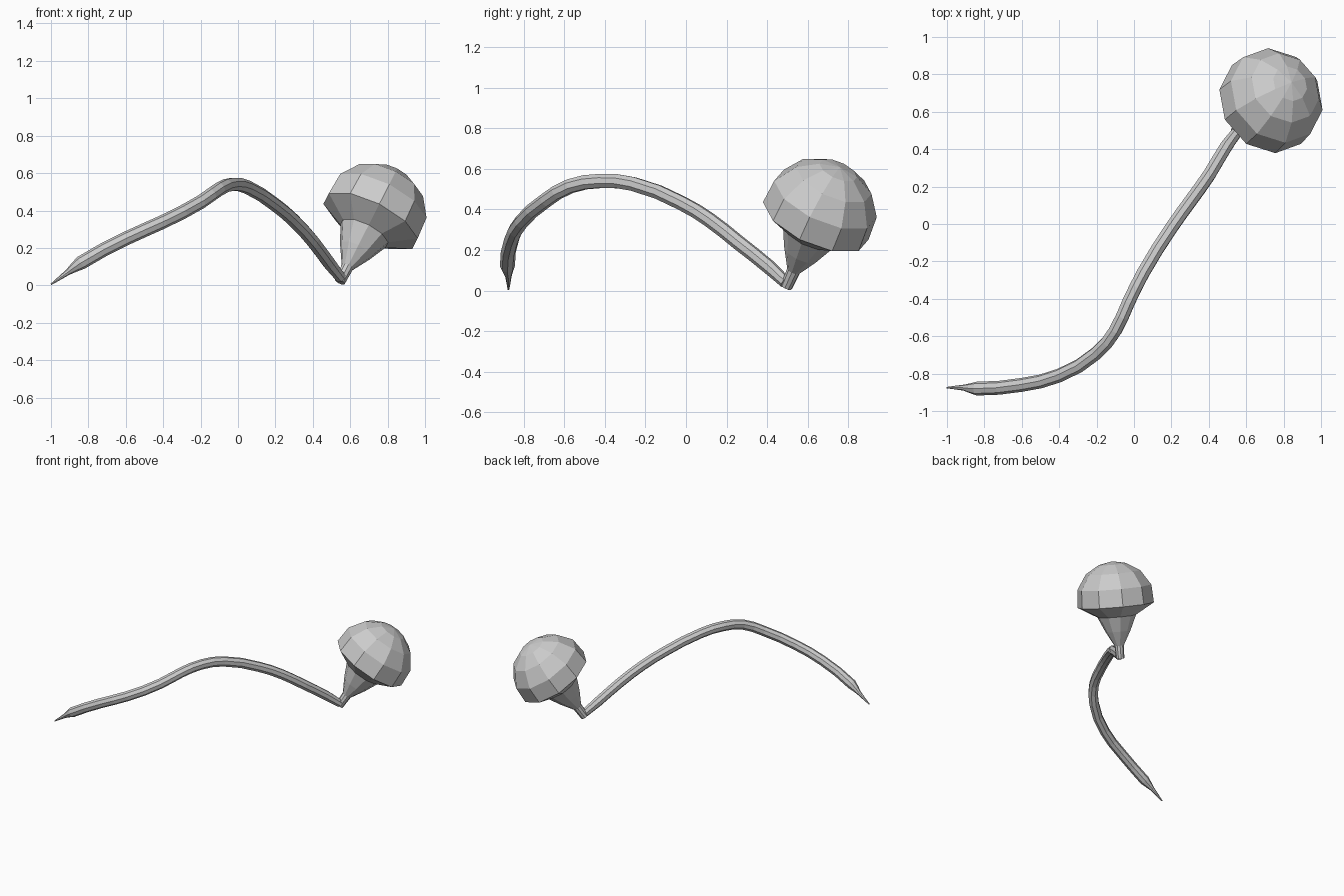
import bpy, bmesh, math
from mathutils import Vector

if "Cube" in bpy.data.objects:
    bpy.data.objects.remove(bpy.data.objects["Cube"])

# Curved stem: x, y, z, radius along the path, ending in a thin point
path = [
    (-1.00, -0.875, 0.005, 0.004), (-0.91, -0.875, 0.07, 0.016),
    (-0.84, -0.88, 0.12, 0.037), (-0.60, -0.86, 0.25, 0.037),
    (-0.40, -0.81, 0.34, 0.037), (-0.20, -0.69, 0.445, 0.037),
    (-0.10, -0.57, 0.515, 0.037), (-0.03, -0.42, 0.54, 0.037),
    (0.05, -0.26, 0.525, 0.037), (0.20, -0.02, 0.43, 0.037),
    (0.30, 0.12, 0.345, 0.037), (0.40, 0.26, 0.235, 0.037),
    (0.49, 0.41, 0.115, 0.036), (0.55, 0.49, 0.04, 0.030),
]
curve = bpy.data.curves.new("stem", "CURVE")
curve.dimensions = "3D"
curve.bevel_depth = 1.0
curve.bevel_resolution = 2
curve.resolution_u = 2
curve.use_fill_caps = True
spline = curve.splines.new("BEZIER")
spline.bezier_points.add(len(path) - 1)
for bp, (x, y, z, r) in zip(spline.bezier_points, path):
    bp.co = (x, y, z)
    bp.radius = r
    bp.handle_left_type = bp.handle_right_type = "AUTO"
stem = bpy.data.objects.new("stem", curve)
bpy.context.collection.objects.link(stem)
bpy.context.view_layer.objects.active = stem
stem.select_set(True)
bpy.ops.object.convert(target="MESH")
for p in bpy.context.object.data.polygons:
    p.use_smooth = False


def lathe(name, profile, sides, base, axis):
    """Turn (radius, height) pairs about a tilted axis; radius 0 makes a pole."""
    bm = bmesh.new()
    rings = []
    for r, h in profile:
        if r == 0:
            rings.append([bm.verts.new((0, 0, h))])
        else:
            rings.append([bm.verts.new((r * math.cos(a), r * math.sin(a), h))
                          for a in (2 * math.pi * i / sides for i in range(sides))])
    for lo, hi in zip(rings, rings[1:]):
        for i in range(sides):
            j = (i + 1) % sides
            if len(hi) == 1:
                bm.faces.new((lo[i], lo[j], hi[0]))
            else:
                bm.faces.new((lo[i], lo[j], hi[j], hi[i]))
    bm.faces.new(rings[0][::-1])
    mesh = bpy.data.meshes.new(name)
    bm.to_mesh(mesh)
    bm.free()
    ob = bpy.data.objects.new(name, mesh)
    ob.location = base
    ob.rotation_mode = "QUATERNION"
    ob.rotation_quaternion = Vector(axis).to_track_quat("Z", "Y")
    bpy.context.collection.objects.link(ob)
    return ob


# Tilted bulb: neck, flared cup and faceted dome
lathe("bulb", [(0.03, 0), (0.034, 0.095), (0.092, 0.20), (0.142, 0.31),
               (0.28, 0.39), (0.272, 0.52), (0.20, 0.63), (0.10, 0.69), (0, 0.71)],
      10, (0.545, 0.495, 0.02), (0.42, 0.37, 0.83))
